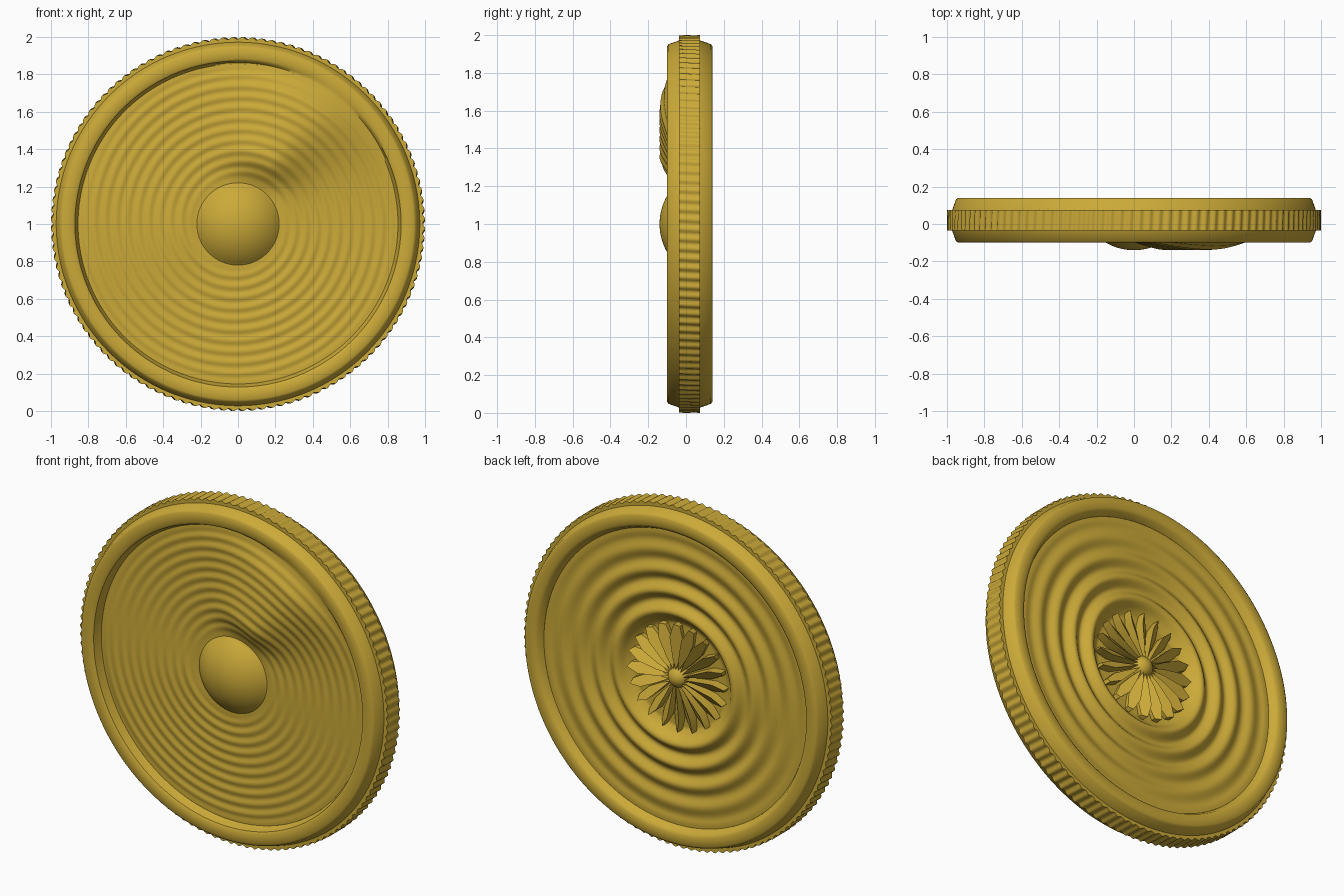
import bpy, bmesh, math
from math import sin, cos, pi, exp, sqrt, radians

if "Cube" in bpy.data.objects:
    bpy.data.objects.remove(bpy.data.objects["Cube"])

gold = bpy.data.materials.new("gold")
gold.diffuse_color = (0.6, 0.4, 0.04, 1)
gold.use_nodes = True
gold.node_tree.nodes["Principled BSDF"].inputs["Base Color"].default_value = gold.diffuse_color


def smooth(a, b, x):
    t = min(1, max(0, (x - a) / (b - a)))
    return t * t * (3 - 2 * t)


def finish(name, bm, angle=35):
    me = bpy.data.meshes.new(name)
    bm.to_mesh(me)
    bm.free()
    ob = bpy.data.objects.new(name, me)
    bpy.context.collection.objects.link(ob)
    me.materials.append(gold)
    bpy.ops.object.select_all(action='DESELECT')
    ob.select_set(True)
    bpy.context.view_layer.objects.active = ob
    bpy.ops.object.shade_smooth_by_angle(angle=radians(angle))
    return ob


def polar_sheet(name, stations, seg, shape, angle=35):
    """Rings around the y axis; shape(station, theta) gives radius and y."""
    bm = bmesh.new()
    rings = []
    for s in stations:
        ring = []
        for j in range(seg):
            t = 2 * pi * j / seg
            r, y = shape(s, t)
            ring.append(bm.verts.new((r * cos(t), y, 1 + r * sin(t))))
        rings.append(ring)
    for a, b in zip(rings, rings[1:]):
        for j in range(seg):
            k = (j + 1) % seg
            bm.faces.new((a[j], b[j], b[k], a[k]))
    bmesh.ops.remove_doubles(bm, verts=bm.verts, dist=1e-5)
    return finish(name, bm, angle)


def wrap(d):
    return (d + pi) % (2 * pi) - pi


# Front face: central dome, fine spiral ripples and one raised swirl arm
FRONT, R_IN = -0.045, 0.855


def front(r, t):
    env = smooth(0.22, 0.3, r) * (1 - smooth(0.8, R_IN, r))
    h = 0.0032 * env * sin(2 * pi * r / 0.058 + 2 * t)
    d = wrap(t - radians(64 - 18 * (r - 0.3)))
    width = radians(25 if d > 0 else 17)
    arm = exp(-0.5 * (d / width) ** 2)
    h += 0.092 * arm * smooth(0.2, 0.4, r) * (1 - 0.45 * smooth(0.72, 0.87, r))
    d2 = wrap(t - radians(195 - 18 * (r - 0.3)))
    h += 0.012 * exp(-0.5 * (d2 / 0.4) ** 2) * env
    if r < 0.225:
        h = max(h, sqrt(0.3 ** 2 - r * r) - 0.3 + 0.095)
    return r, FRONT - h


polar_sheet("front_face", [R_IN * i / 105 for i in range(106)], 300, front)


# Back face: damped concentric ripples round a sunken centre
BACK = 0.095


def back(r, t):
    h = 0.018 * cos(2 * pi * (r - 0.385) / 0.118) * (1 - 0.75 * smooth(0.4, R_IN, r))
    y = BACK + h * smooth(0.31, 0.36, r) * (1 - smooth(0.8, R_IN, r))
    return r, y - 0.045 * (1 - smooth(0.30, 0.36, r))


polar_sheet("back_face", [R_IN * (1 - i / 90) for i in range(91)], 192, back)

# Rim: bevelled ring with a knurled outer band
profile = [(R_IN, FRONT), (0.862, -0.06), (0.872, -0.092), (0.885, -0.1), (0.94, -0.1),
           (0.952, -0.092), (0.972, -0.036), (1, -0.036), (1, 0.016), (1, 0.074),
           (0.972, 0.074), (0.952, 0.132), (0.94, 0.14), (0.89, 0.14),
           (0.872, 0.13), (R_IN, BACK)]
TEETH = 120


def rim(p, t):
    r, y = p
    if r == 1:
        r -= 0.006 * (1 + cos(TEETH * t + 12 * y))
    elif r == R_IN and y < 0:
        y = front(r, t)[1]
    elif r in (0.862, 0.872) and y < 0:
        y = min(y, front(r, t)[1])
    return r, y


polar_sheet("knurled_rim", profile, TEETH * 6, rim, 40)


# Hub: small dome at the centre of the back
polar_sheet("back_hub", [pi / 2 * i / 10 for i in range(11)], 40,
            lambda a, t: (0.065 * cos(a), 0.055 + 0.065 * sin(a)))

# Blades: pinwheel of tilted leaf-shaped vanes round the hub
BLADES = 20
bm = bmesh.new()
outline = [(0.05, 0.0, 0.095), (0.12, -0.014, 0.105), (0.24, -0.03, 0.11), (0.315, -0.012, 0.1),
           (0.30, 0.012, 0.075), (0.22, 0.026, 0.068), (0.12, 0.014, 0.075)]
for i in range(BLADES):
    a = 2 * pi * i / BLADES
    top, low = [], []
    for r, w, y in outline:
        x, z = r * cos(a) - w * sin(a), 1 + r * sin(a) + w * cos(a)
        top.append(bm.verts.new((x, y, z)))
        low.append(bm.verts.new((x, 0.045, z)))
    n = len(top)
    bm.faces.new(top)
    bm.faces.new(low[::-1])
    for j in range(n):
        k = (j + 1) % n
        bm.faces.new((top[j], low[j], low[k], top[k]))
bmesh.ops.recalc_face_normals(bm, faces=bm.faces)
finish("back_blades", bm, 30)
